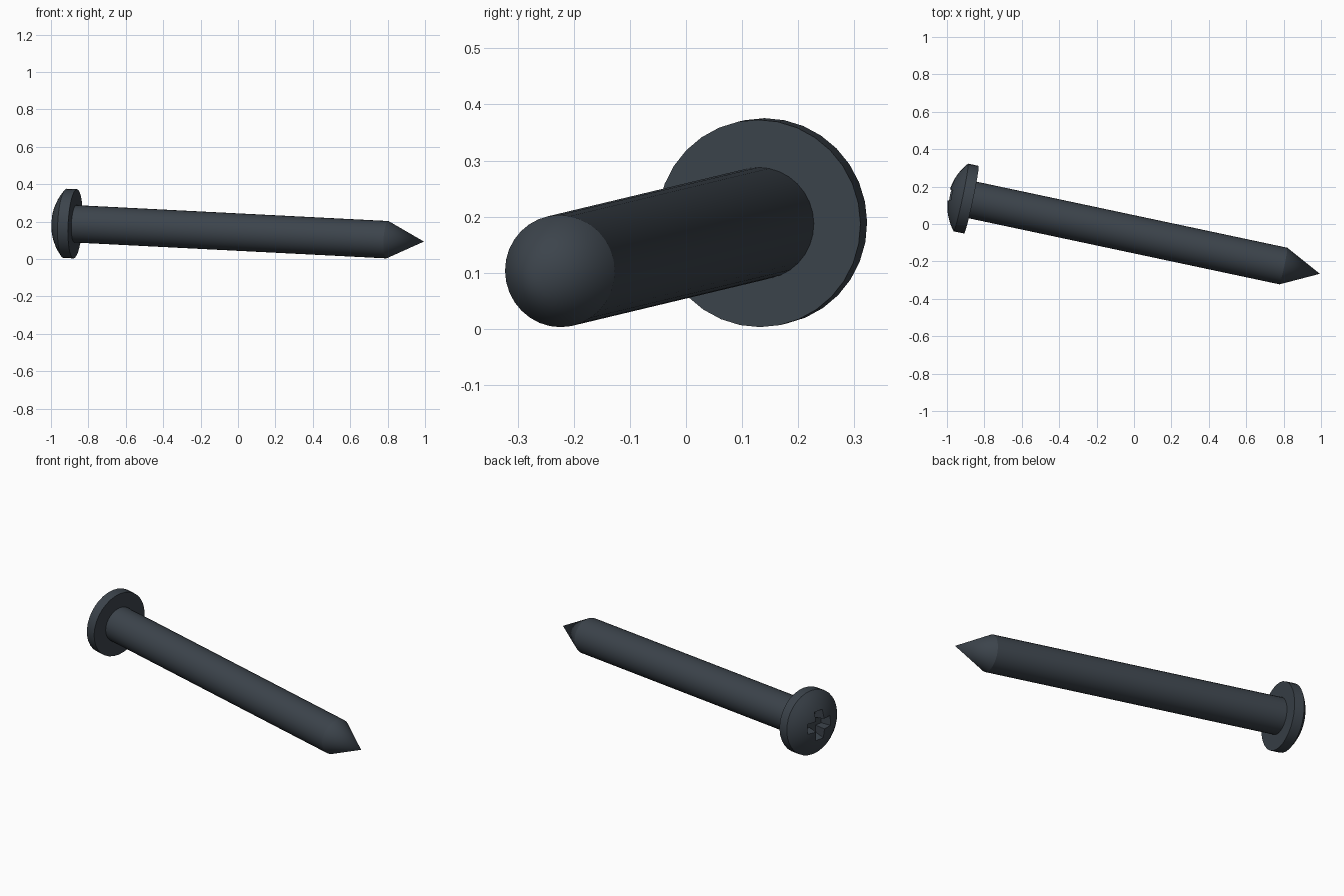
import bpy, bmesh, math
from mathutils import Vector, Matrix

cube = bpy.data.objects.get("Cube")
if cube:
    bpy.data.objects.remove(cube)

SIDES = 32
HEAD_R, RIM, DOME = 0.185, 0.057, 0.068
SHAFT_R, SHAFT_LEN, TIP_LEN = 0.1, 1.708, 0.2

# Dark steel, the only colour
steel = bpy.data.materials.new("dark_steel")
steel.use_nodes = True
colour = (0.045, 0.057, 0.071, 1)
steel.diffuse_color = colour
steel.node_tree.nodes["Principled BSDF"].inputs["Base Color"].default_value = colour

# Local z runs from the underside of the head to the tip
origin = Vector((-0.87, 0.13, 0.188))
axis = Vector((1.67, -0.355, -0.085)).normalized()
place = Matrix.Translation(origin) @ axis.to_track_quat('Z', 'Y').to_matrix().to_4x4()


def add_object(name, bm):
    bmesh.ops.recalc_face_normals(bm, faces=bm.faces)
    mesh = bpy.data.meshes.new(name)
    bm.to_mesh(mesh)
    bm.free()
    mesh.materials.append(steel)
    obj = bpy.data.objects.new(name, mesh)
    bpy.context.collection.objects.link(obj)
    obj.matrix_world = place
    return obj


def activate(obj):
    bpy.ops.object.select_all(action='DESELECT')
    obj.select_set(True)
    bpy.context.view_layer.objects.active = obj


def lathe(name, profile):
    """Spin (radius, z) points around local z."""
    bm = bmesh.new()
    verts = [bm.verts.new((r, 0, z)) for r, z in profile]
    edges = [bm.edges.new(pair) for pair in zip(verts, verts[1:])]
    bmesh.ops.spin(bm, geom=verts + edges, cent=(0, 0, 0), axis=(0, 0, 1),
                   angle=math.tau, steps=SIDES, use_duplicate=False)
    bmesh.ops.remove_doubles(bm, verts=bm.verts, dist=1e-5)
    return add_object(name, bm)


# Shaft with conical tip
shaft = lathe("shaft", [(0, -0.005), (SHAFT_R, -0.005),
                        (SHAFT_R, SHAFT_LEN), (0, SHAFT_LEN + TIP_LEN)])

# Domed head: flat underside, straight rim, spherical cap
ball = (HEAD_R ** 2 + DOME ** 2) / (2 * DOME)
sweep = math.asin(HEAD_R / ball)
cap = [(ball * math.sin(sweep * i / 7), ball - RIM - DOME - ball * math.cos(sweep * i / 7))
       for i in range(7, -1, -1)]
head = lathe("head", [(0, 0), (HEAD_R, 0)] + cap)

# Cross-shaped driver recess, narrowing with depth
for length, width in ((0.18, 0.062), (0.062, 0.18)):
    bm = bmesh.new()
    bmesh.ops.create_cube(bm, size=1)
    for v in bm.verts:
        deep = v.co.z > 0
        taper = 0.72 if deep else 1.08
        v.co = (v.co.x * length * taper, v.co.y * width * taper,
                -0.06 if deep else -0.15)
    cutter = add_object("recess_cutter", bm)
    cutter.hide_render = True
    activate(head)
    mod = head.modifiers.new("recess", 'BOOLEAN')
    mod.operation = 'DIFFERENCE'
    mod.solver = 'EXACT'
    mod.object = cutter
    bpy.ops.object.modifier_apply(modifier=mod.name)
    bpy.data.objects.remove(cutter)

# Smooth round surfaces, crisp rims
for obj in (shaft, head):
    activate(obj)
    bpy.ops.object.shade_smooth_by_angle(angle=math.radians(25))
